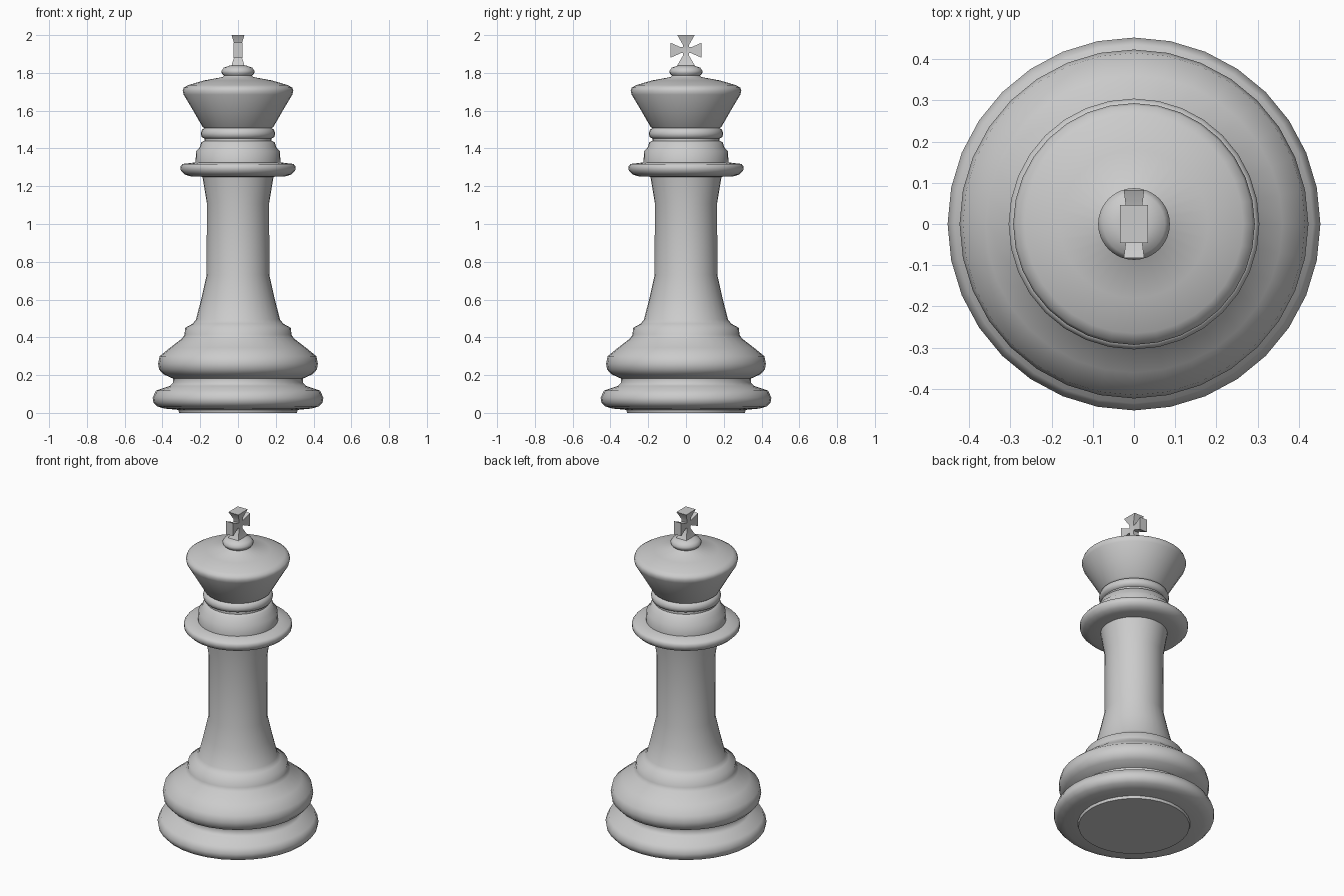
import bpy, math

if "Cube" in bpy.data.objects:
    bpy.data.objects.remove(bpy.data.objects["Cube"])

SIDES = 32


def finish(name, verts, faces, angle):
    mesh = bpy.data.meshes.new(name)
    mesh.from_pydata(verts, [], faces)
    mesh.update()
    ob = bpy.data.objects.new(name, mesh)
    bpy.context.collection.objects.link(ob)
    bpy.ops.object.select_all(action='DESELECT')
    ob.select_set(True)
    bpy.context.view_layer.objects.active = ob
    bpy.ops.object.shade_smooth_by_angle(angle=math.radians(angle))
    return ob


def lathe(name, profile, angle=60):
    """Turn (radius, z) points, listed bottom to top, into a capped solid."""
    verts, faces = [], []
    for r, z in profile:
        for i in range(SIDES):
            a = math.tau * i / SIDES
            verts.append((r * math.cos(a), r * math.sin(a), z))
    for k in range(len(profile) - 1):
        for i in range(SIDES):
            j = (i + 1) % SIDES
            a, b = k * SIDES, (k + 1) * SIDES
            faces.append((a + i, a + j, b + j, b + i))
    faces.append(tuple(reversed(range(SIDES))))
    top = (len(profile) - 1) * SIDES
    faces.append(tuple(range(top, top + SIDES)))
    return finish(name, verts, faces, angle)


# Turned body: foot, bulge, stem, collar, neck rings, crown and knob
lathe("turned_body", [
    (0.312, 0.0), (0.316, 0.016), (0.39, 0.023), (0.43, 0.035), (0.448, 0.055),
    (0.452, 0.08), (0.435, 0.118), (0.36, 0.143), (0.343, 0.16), (0.345, 0.182),
    (0.395, 0.205), (0.418, 0.23), (0.423, 0.26), (0.415, 0.3), (0.36, 0.345),
    (0.295, 0.395), (0.283, 0.415), (0.28, 0.45), (0.24, 0.472), (0.222, 0.495),
    (0.193, 0.61), (0.166, 0.73), (0.165, 1.11), (0.188, 1.25), (0.25, 1.252),
    (0.282, 1.262), (0.303, 1.283), (0.304, 1.305), (0.294, 1.318), (0.225, 1.326),
    (0.222, 1.385), (0.203, 1.405), (0.195, 1.432), (0.178, 1.44), (0.178, 1.453),
    (0.193, 1.46), (0.197, 1.48), (0.19, 1.5), (0.178, 1.507), (0.188, 1.515),
    (0.24, 1.605), (0.288, 1.685), (0.293, 1.705), (0.287, 1.722), (0.265, 1.735),
    (0.18, 1.76), (0.08, 1.778), (0.073, 1.785), (0.086, 1.798), (0.087, 1.811),
    (0.075, 1.828), (0.04, 1.84)])

# Finial cross: four flared arms around a small hub, in the y-z plane
HUB = 1.92


def flared_arm(name, turn, x_half, side_half, length):
    sections = [(0.0, 0.018, 0.016), (0.028, 0.018, 0.016), (length, x_half, side_half)]
    c, s = math.cos(turn), math.sin(turn)
    verts = []
    for d, hx, hw in sections:
        for sx, sw in ((-1, -1), (1, -1), (1, 1), (-1, 1)):
            w = sw * hw
            verts.append((sx * hx, w * c - d * s, HUB + d * c + w * s))
    faces = [(3, 2, 1, 0), (8, 9, 10, 11)]
    for k in (0, 4):
        for i in range(4):
            j = (i + 1) % 4
            faces.append((k + i, k + j, k + 4 + j, k + 4 + i))
    finish(name, verts, faces, 30)


for name, quarter in (("top_arm", 0), ("left_arm", 1), ("bottom_arm", 2), ("right_arm", 3)):
    if quarter % 2:
        flared_arm("cross_" + name, quarter * math.pi / 2, 0.025, 0.04, 0.083)
    else:
        flared_arm("cross_" + name, quarter * math.pi / 2, 0.034, 0.046, 0.08)
